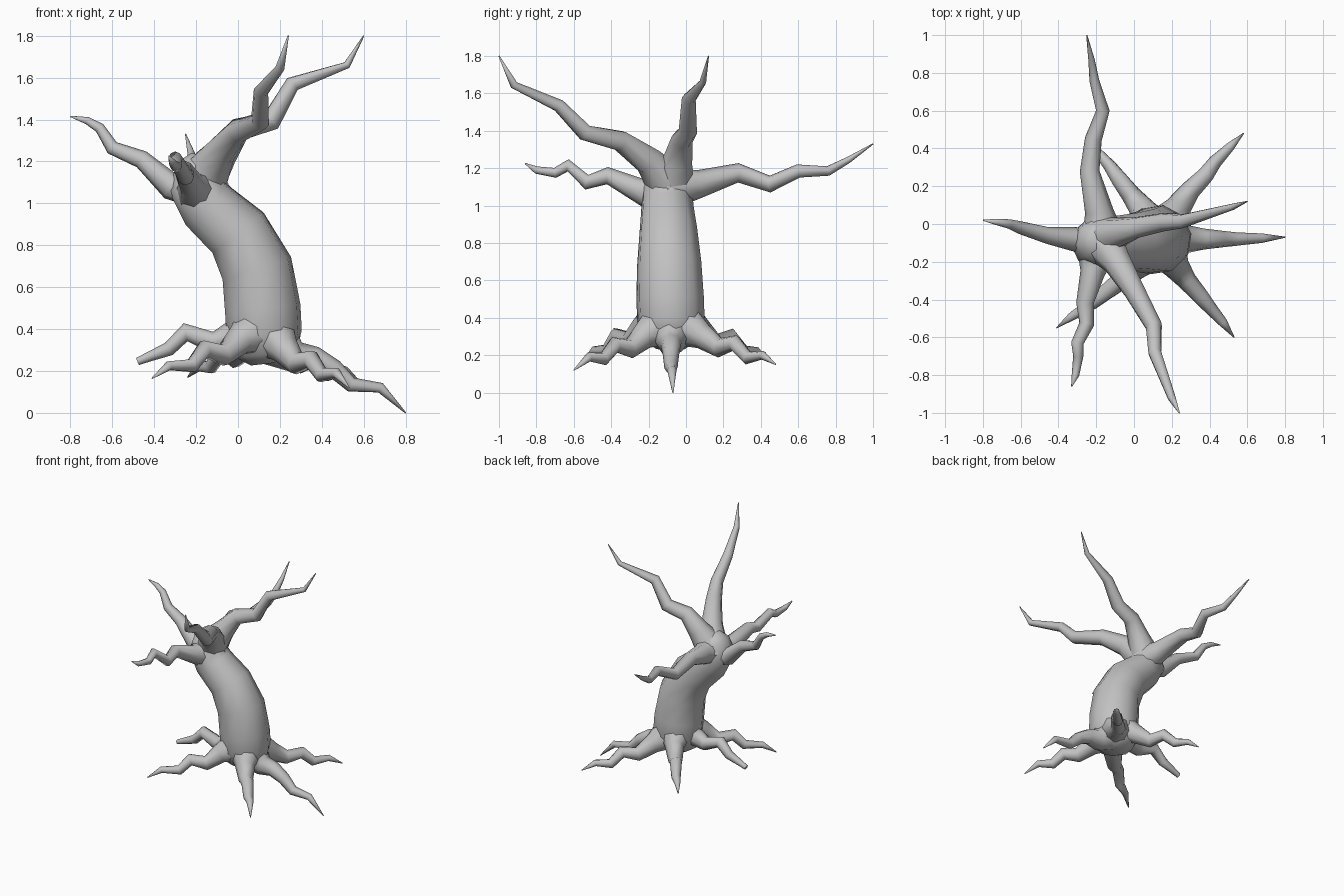
import bpy, bmesh, math
from mathutils import Vector

bark = bpy.data.materials.new("grey bark")
bark.diffuse_color = (0.54, 0.54, 0.54, 1)


def limb(name, path, sides=8):
    """Tapered tube through (x, y, z, radius) points."""
    pts = [Vector(p[:3]) for p in path]
    bm = bmesh.new()
    rings, prev, side = [], None, None
    for i, p in enumerate(pts):
        a = (p - pts[i - 1]).normalized() if i else Vector()
        b = (pts[i + 1] - p).normalized() if i < len(pts) - 1 else Vector()
        t = (a + b).normalized()
        if prev is None:
            side = t.orthogonal().normalized()
        else:
            side = prev.rotation_difference(t) @ side
        prev, up = t, t.cross(side)
        ring = []
        for k in range(sides):
            ang = 2 * math.pi * k / sides
            ring.append(bm.verts.new(p + path[i][3] * (side * math.cos(ang) + up * math.sin(ang))))
        rings.append(ring)
    for r, s in zip(rings, rings[1:]):
        for k in range(sides):
            n = (k + 1) % sides
            bm.faces.new((r[k], r[n], s[n], s[k]))
    bm.faces.new(rings[0][::-1])
    bm.faces.new(rings[-1])
    bmesh.ops.recalc_face_normals(bm, faces=bm.faces)
    me = bpy.data.meshes.new(name)
    bm.to_mesh(me)
    bm.free()
    me.materials.append(bark)
    ob = bpy.data.objects.new(name, me)
    bpy.context.collection.objects.link(ob)
    bpy.context.view_layer.objects.active = ob
    ob.select_set(True)
    bpy.ops.object.shade_smooth_by_angle(angle=math.radians(85))
    ob.select_set(False)


# leaning trunk
limb("trunk", [
    (.14, -.08, .235, .08), (.135, -.08, .28, .15), (.125, -.08, .38, .182),
    (.118, -.085, .5, .183), (.09, -.09, .69, .174), (0, -.095, .86, .157),
    (-.14, -.1, .985, .142), (-.195, -.1, 1.08, .138), (-.18, -.09, 1.17, .115),
    (-.165, -.09, 1.225, .06)], sides=10)

# branches, flared where they leave the trunk
limb("back_branch", [
    (-.17, -.1, 1.09, .125), (-.17, -.02, 1.105, .1), (-.185, .07, 1.115, .075),
    (-.235, .28, 1.175, .052), (-.215, .45, 1.115, .045), (-.165, .6, 1.185, .036),
    (-.21, .76, 1.185, .026), (-.225, .87, 1.245, .017), (-.25, 1, 1.33, .003)])
limb("front_right_branch", [
    (-.18, -.08, 1.09, .125), (-.14, -.13, 1.16, .105), (-.09, -.2, 1.24, .078),
    (0, -.35, 1.345, .058), (.105, -.54, 1.39, .046), (.11, -.68, 1.535, .036),
    (.2, -.92, 1.645, .022), (.24, -1, 1.8, .003)])
limb("right_branch", [
    (-.19, -.08, 1.08, .125), (-.14, -.065, 1.16, .105), (-.08, -.045, 1.24, .08),
    (.01, -.02, 1.355, .058), (.16, .01, 1.395, .05), (.26, .015, 1.57, .038),
    (.52, .09, 1.66, .018), (.6, .12, 1.8, .003)])
limb("left_branch", [
    (-.24, -.09, 1.06, .068), (-.32, -.08, 1.08, .064), (-.46, -.06, 1.21, .044),
    (-.6, -.02, 1.265, .034), (-.66, 0, 1.36, .025), (-.72, .01, 1.395, .018),
    (-.8, .02, 1.415, .003)])
limb("front_branch", [
    (-.19, -.1, 1.06, .12), (-.2, -.17, 1.06, .1), (-.22, -.26, 1.085, .065),
    (-.26, -.42, 1.16, .046), (-.25, -.53, 1.125, .04), (-.3, -.63, 1.215, .033),
    (-.295, -.7, 1.175, .027), (-.31, -.8, 1.19, .02), (-.33, -.86, 1.225, .003)])

# spreading roots, flared into the trunk
limb("right_root", [
    (.15, -.08, .36, .14), (.21, -.08, .315, .11), (.28, -.08, .265, .075),
    (.37, -.08, .26, .056), (.46, -.08, .21, .045), (.54, -.08, .135, .036),
    (.68, -.075, .12, .025), (.8, -.07, 0, .003)])
limb("front_right_root", [
    (.145, -.11, .38, .135), (.18, -.16, .35, .11), (.225, -.23, .3, .072),
    (.28, -.3, .235, .053), (.35, -.38, .255, .044), (.4, -.44, .18, .036),
    (.47, -.52, .19, .025), (.53, -.6, .12, .003)])
limb("back_right_root", [
    (.14, -.05, .38, .135), (.185, .01, .35, .11), (.235, .09, .3, .07),
    (.3, .18, .24, .053), (.38, .26, .265, .044), (.43, .33, .185, .036),
    (.51, .41, .2, .024), (.58, .48, .15, .003)])
limb("front_left_root", [
    (.11, -.11, .4, .135), (.06, -.17, .375, .11), (.005, -.235, .345, .07),
    (-.07, -.3, .275, .052), (-.16, -.37, .305, .043), (-.22, -.42, .225, .035),
    (-.33, -.49, .225, .023), (-.41, -.55, .165, .003)])
limb("left_root", [
    (.1, -.08, .4, .135), (.04, -.08, .385, .11), (-.035, -.08, .365, .07),
    (-.12, -.08, .335, .052), (-.25, -.075, .385, .044), (-.33, -.07, .305, .034),
    (-.42, -.07, .27, .024), (-.48, -.07, .245, .018)])
limb("back_left_root", [
    (.11, -.05, .4, .135), (.08, .01, .37, .11), (.045, .08, .33, .07),
    (-.02, .16, .265, .052), (-.08, .24, .3, .044), (-.13, .31, .22, .034),
    (-.19, .38, .22, .023), (-.24, .44, .17, .003)])
